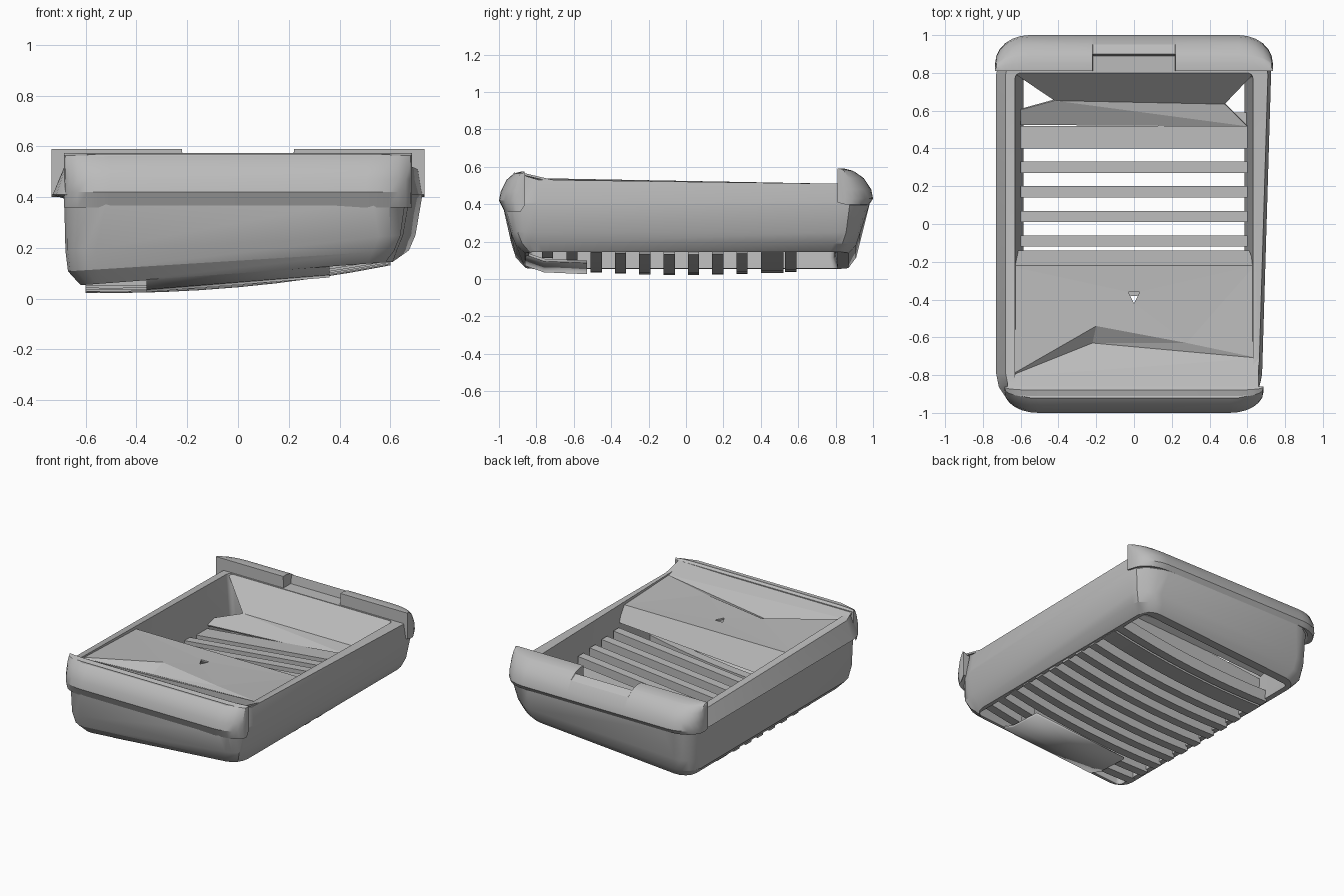
import bpy, bmesh
from math import sin, cos, pi, radians, sqrt

cube = bpy.data.objects.get("Cube")
if cube:
    bpy.data.objects.remove(cube, do_unlink=True)

grey = bpy.data.materials.new("plain grey")
grey.use_nodes = True
colour = (0.5, 0.5, 0.5, 1)
grey.diffuse_color = colour
grey.node_tree.nodes["Principled BSDF"].inputs["Base Color"].default_value = colour


def finish(name, bm, smooth=True):
    bmesh.ops.recalc_face_normals(bm, faces=bm.faces)
    mesh = bpy.data.meshes.new(name)
    bm.to_mesh(mesh)
    bm.free()
    mesh.materials.append(grey)
    obj = bpy.data.objects.new(name, mesh)
    bpy.context.collection.objects.link(obj)
    if smooth:
        bpy.ops.object.select_all(action='DESELECT')
        obj.select_set(True)
        bpy.context.view_layer.objects.active = obj
        bpy.ops.object.shade_smooth_by_angle(angle=radians(25))
    return obj


def loft(name, rings, closed=False):
    """Skin a list of equal closed loops; closed joins last to first, else caps them."""
    bm = bmesh.new()
    loops = [[bm.verts.new(p) for p in ring] for ring in rings]
    pairs = list(zip(loops, loops[1:]))
    if closed:
        pairs.append((loops[-1], loops[0]))
    else:
        bm.faces.new(loops[0])
        bm.faces.new(loops[-1])
    for a, b in pairs:
        n = len(a)
        for i in range(n):
            j = (i + 1) % n
            bm.faces.new((a[i], a[j], b[j], b[i]))
    return finish(name, bm)


def shape(x, y, z):
    """Underside hangs lower towards -x, +x side flares to the back, rim rises in front."""
    low = max(0, min(1, (0.4 - z) / 0.3))
    flare = 0.03 * y if x > 0.64 else 0
    rise = 0.3 * max(0, -0.72 - y) if z > 0.5 else 0
    return (x + flare, y, z + 0.075 * x * low + rise)


def rounded_ring(z, left, right, front, back, r):
    pts = []
    corners = ((right - r, back - r, 0), (left + r, back - r, 1),
               (left + r, front + r, 2), (right - r, front + r, 3))
    for cx, cy, q in corners:
        for k in range(5):
            a = (q + k / 4) * pi / 2
            pts.append(shape(cx + r * cos(a), cy + r * sin(a), z))
    return pts


# Hollow tub: outer wall with overhanging rim, then inner wall
loft("tub_wall", [rounded_ring(*s) for s in (
    (0.10, -0.62, 0.61, -0.86, 0.87, 0.10),
    (0.15, -0.67, 0.65, -0.91, 0.91, 0.12),
    (0.22, -0.68, 0.675, -0.935, 0.93, 0.12),
    (0.395, -0.685, 0.70, -0.98, 0.98, 0.17),
    (0.41, -0.73, 0.702, -0.98, 0.98, 0.19),
    (0.51, -0.68, 0.685, -0.92, 0.92, 0.13),
    (0.51, -0.63, 0.63, -0.85, 0.80, 0.03),
    (0.15, -0.59, 0.59, -0.84, 0.79, 0.03),
    (0.10, -0.585, 0.585, -0.84, 0.81, 0.03))], closed=True)


def lip(name, side, hx, inner, section, notch=None):
    """Rounded end bumper, lofted along x with rounded plan corners."""
    r = 0.18
    stations = [(-hx + r * (1 - cos(k * pi / 12)), False) for k in range(7)]
    if notch:
        stations += [(-notch, False), (-notch + 0.002, True)]
    stations += [(-x, n) for x, n in reversed(stations)]
    rings = []
    for x, cut in stations:
        t = max(0, (abs(x) - hx + r) / r)
        s = 0.22 + 0.78 * sqrt(max(0, 1 - t * t))
        ring = []
        for depth, z in section:
            if cut and z > 0.5:
                z = min(z, 0.57) if depth > 0.08 else 0.5
            ring.append((x, side * (inner + depth * s), z))
        rings.append(ring)
    loft(name, rings)


lip("front_lip", -1, 0.685, 0.86,
    ((0, 0.40), (0.11, 0.36), (0.14, 0.42), (0.13, 0.47),
     (0.10, 0.53), (0.06, 0.565), (0.02, 0.575), (0, 0.565)))
lip("back_lip", 1, 0.735, 0.81,
    ((0, 0.41), (0.17, 0.40), (0.19, 0.43), (0.18, 0.48), (0.14, 0.54),
     (0.09, 0.575), (0.079, 0.58), (0.04, 0.59), (0, 0.59)), notch=0.22)


def plate(name, verts, faces, thick, smooth=False):
    bm = bmesh.new()
    vs = [bm.verts.new(v) for v in verts]
    for f in faces:
        bm.faces.new([vs[i] for i in f])
    obj = finish(name, bm, smooth)
    mod = obj.modifiers.new("thickness", 'SOLIDIFY')
    mod.thickness = thick


# Front deck rising to the lip, with a creased dent, a small three-sided hole
# and a folded edge that drops to the first gap
plate("deck", (
    (-0.67, -0.22, 0.51), (0.64, -0.22, 0.51), (0.66, -0.71, 0.53),
    (0.28, -0.63, 0.515), (-0.20, -0.54, 0.515), (-0.67, -0.81, 0.53),
    (-0.22, -0.63, 0.46), (0.66, -0.88, 0.57), (-0.67, -0.88, 0.57),
    (-0.03, -0.36, 0.51), (0.03, -0.36, 0.51), (0, -0.42, 0.51),
    (-0.61, -0.14, 0.34), (0.61, -0.14, 0.42)),
    ((0, 5, 4), (0, 9, 10, 1), (0, 4, 11, 9), (4, 3, 11), (3, 1, 10, 11),
     (1, 3, 2), (5, 6, 4), (4, 6, 3), (5, 2, 6), (6, 2, 3), (5, 8, 7, 2),
     (0, 1, 13, 12)), 0.012)

# Creased panel running down from the back lip to the fins
plate("back_ramp", (
    (-0.64, 0.81, 0.50), (0.64, 0.81, 0.50), (-0.42, 0.66, 0.33),
    (0.48, 0.64, 0.34), (-0.60, 0.61, 0.27), (0.60, 0.52, 0.32),
    (-0.60, 0.53, 0.25), (0.60, 0.76, 0.46)),
    ((0, 2, 3, 1), (2, 4, 6, 5), (2, 5, 3), (1, 3, 7)), 0.012)


def fin(name, y, x0, x1, half=0.03, deep=False):
    """Cross bar, bowed downward along x; deep ones reach up to the inner floor."""
    rings = []
    for k in range(9):
        x = x0 + (x1 - x0) * k / 8
        low = 0.045 + 0.09 * x + 0.09 * x * x + 0.05 * y * y
        top = 0.33 + 0.1 * x - 0.07 * y if deep else low + 0.08
        rings.append([(x, y - half, low), (x, y + half, low),
                      (x, y + half, top), (x, y - half, top)])
    loft(name, rings)


# Deep fins in the opening, shallow bars under the deck and the ramp
for i in range(4):
    fin("floor_fin", -0.09 + 0.13 * i, -0.60, 0.60, deep=True)
fin("rear_floor_fin", 0.46, -0.60, 0.60, half=0.06, deep=True)
for y in (-0.48, -0.35, -0.22, 0.56):
    fin("floor_bar", y, -0.60, 0.60)
for y in (-0.74, -0.61):
    for x0, x1 in ((-0.60, -0.33), (0.33, 0.60)):
        fin("corner_bar", y, x0, x1)

# Solid middle of the floor, curving up into the front wall
plate("front_floor", [(x, y, z + 0.08 * x) for x in (-0.36, 0.36)
                      for y, z in ((-0.91, 0.17), (-0.86, 0.10), (-0.76, 0.065), (-0.53, 0.055))],
      [(i, i + 1, i + 5, i + 4) for i in range(3)], 0.015, smooth=True)
